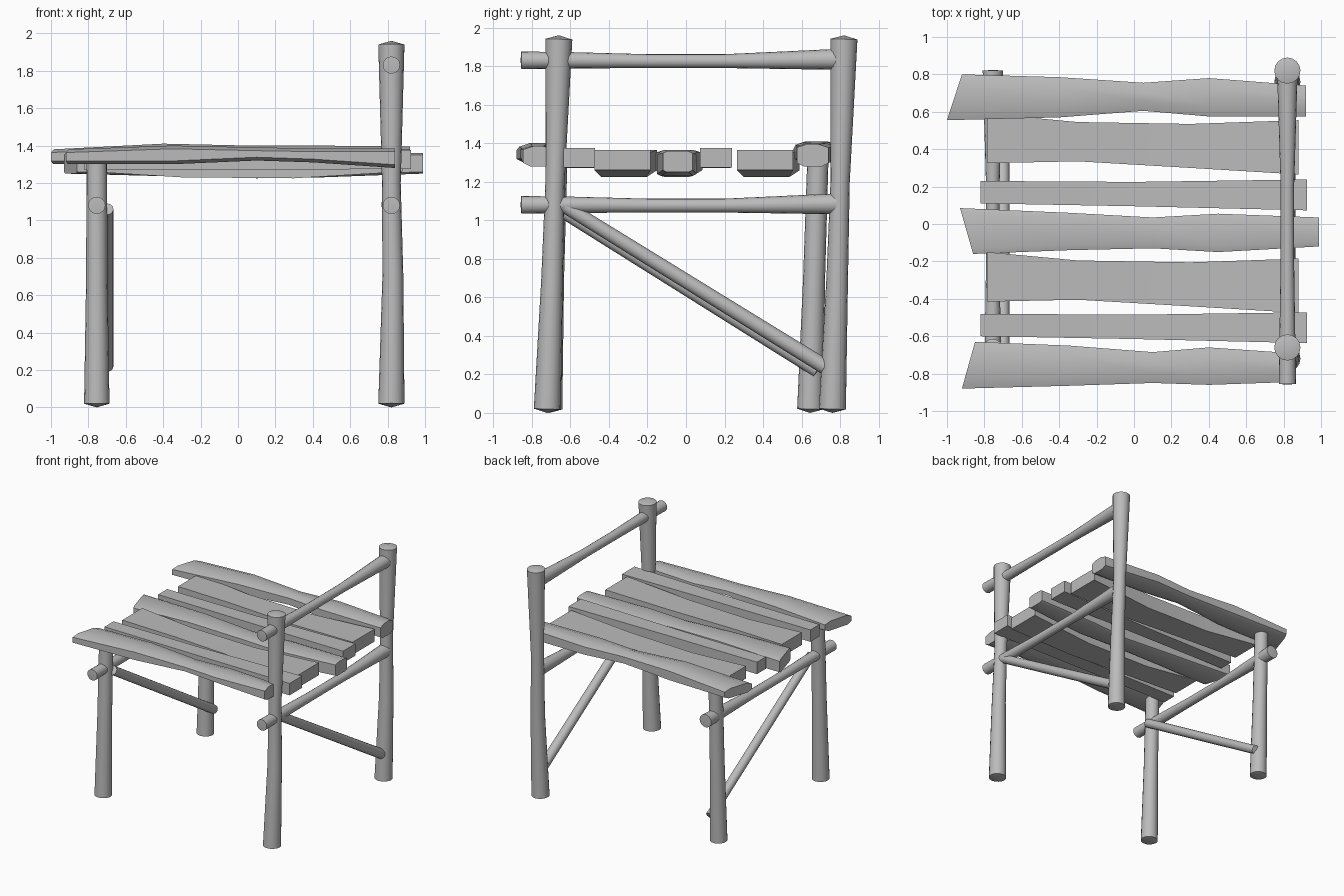
import bpy, bmesh
from mathutils import Vector

if "Cube" in bpy.data.objects:
    bpy.data.objects.remove(bpy.data.objects["Cube"])

wood = bpy.data.materials.new("grey_wood")
wood.use_nodes = True
GREY = (0.5, 0.5, 0.5, 1)
wood.diffuse_color = GREY
wood.node_tree.nodes["Principled BSDF"].inputs["Base Color"].default_value = GREY


def finish(bm, name, angle):
    bmesh.ops.recalc_face_normals(bm, faces=bm.faces)
    mesh = bpy.data.meshes.new(name)
    bm.to_mesh(mesh)
    bm.free()
    mesh.materials.append(wood)
    obj = bpy.data.objects.new(name, mesh)
    bpy.context.collection.objects.link(obj)
    bpy.ops.object.select_all(action='DESELECT')
    obj.select_set(True)
    bpy.context.view_layer.objects.active = obj
    bpy.ops.object.shade_smooth_by_angle(angle=angle)
    return obj


def bridge(bm, rings):
    n = len(rings[0])
    for a, b in zip(rings, rings[1:]):
        for i in range(n):
            j = (i + 1) % n
            bm.faces.new((a[i], a[j], b[j], b[i]))


def pole(name, stations, sides=16, tip=0.02):
    """Round stick through (x, y, z, radius) stations with shallow pointed ends."""
    bm = bmesh.new()
    pts = [Vector(s[:3]) for s in stations]
    axis = (pts[-1] - pts[0]).normalized()
    turn = axis.to_track_quat('Z', 'Y').to_matrix().to_4x4()
    rings = []
    for p, s in zip(pts, stations):
        ring = bmesh.ops.create_circle(bm, segments=sides, radius=s[3], matrix=turn)["verts"]
        bmesh.ops.translate(bm, verts=ring, vec=p)
        rings.append(ring)
    bridge(bm, rings)
    for ring, p, d in ((rings[0], pts[0], -tip), (rings[-1], pts[-1], tip)):
        apex = bm.verts.new(p + axis * d)
        for i in range(sides):
            bm.faces.new((ring[i], ring[(i + 1) % sides], apex))
    return finish(bm, name, 0.7)


def plank(name, stations, skew=0.0, chamfer=0.0):
    """Board through (x, y_low, y_high, z_low, z_high) stations, left end cut askew."""
    bm = bmesh.new()
    rings = []
    for k, (x, y0, y1, z0, z1) in enumerate(stations):
        dx = skew if k == 0 else 0
        c = chamfer
        if c:
            outline = [(y0, z0 + c * .5), (y0 + c, z0), (y1 - c, z0), (y1, z0 + c * .5),
                       (y1, z1 - c * .5), (y1 - c * 1.5, z1), (y0 + c * 1.5, z1), (y0, z1 - c * .5)]
        else:
            outline = [(y0, z0), (y1, z0), (y1, z1), (y0, z1)]
        rings.append([bm.verts.new((x + dx * (y - y0) / (y1 - y0), y, z)) for y, z in outline])
    bridge(bm, rings)
    bm.faces.new(rings[0])
    bm.faces.new(rings[-1])
    return finish(bm, name, 0.6)


# Tall posts and short legs, each leaning slightly back
for end, y in (("front", -0.72), ("back", 0.76)):
    pole(end + "_tall_post", [(.82, y, .02, .07), (.828, y + .025, .7, .056),
                              (.82, y + .04, 1.2, .05), (.82, y + .06, 1.94, .07)])
for end, y in (("front", -0.71), ("back", 0.645)):
    pole(end + "_short_leg", [(-.755, y, .02, .068), (-.755, y + .02, .7, .057),
                              (-.755, y + .04, 1.33, .055)])

# Rails running front to back
for name, x, z, back in (("arm_rail", .82, 1.83, .78), ("lower_rail", .82, 1.08, .78),
                         ("short_rail", -.755, 1.08, .82)):
    pole(name, [(x, -.855, z, .046), (x, -.58, z, .042), (x, -.2, z - .004, .036),
                (x, .2, z - .004, .036), (x, back, z + .005, .054)], tip=.004)

# Diagonal braces
pole("tall_side_brace", [(.825, -.64, 1.08, .036), (.825, .72, .24, .04)], tip=.005)
pole("short_side_brace", [(-.702, -.66, 1.06, .036), (-.702, .68, .22, .036)], tip=.005)

# Seat boards, front to back
plank("front_edge_board", [(-.92, -.88, -.63, 1.30, 1.38), (-.35, -.865, -.65, 1.30, 1.40),
                           (.1, -.85, -.685, 1.32, 1.39), (.4, -.86, -.66, 1.31, 1.385),
                           (.84, -.845, -.69, 1.28, 1.385)], .07, .035)
plank("back_edge_board", [(-1.0, .555, .80, 1.30, 1.38), (-.4, .57, .785, 1.30, 1.41),
                          (.05, .605, .755, 1.31, 1.40), (.4, .575, .78, 1.30, 1.40),
                          (.92, .575, .74, 1.28, 1.395)], .08, .035)
plank("middle_board", [(-.86, -.16, .085, 1.25, 1.36), (-.35, -.14, .06, 1.235, 1.365),
                       (.1, -.13, .035, 1.225, 1.35), (.45, -.15, .055, 1.23, 1.35),
                       (.99, -.12, .035, 1.25, 1.36)], -.07, .02)
for name, y in (("front", 0), ("back", .74)):
    plank(name + "_wide_board", [(-.785, y - .415, y - .15, 1.26, 1.365),
                                 (-.3, y - .405, y - .195, 1.23, 1.35),
                                 (.3, y - .44, y - .205, 1.225, 1.345),
                                 (.88, y - .475, y - .185, 1.26, 1.365)])
for name, y in (("front", 0), ("back", .71)):
    plank(name + "_narrow_board", [(-.82, y - .6, y - .48, 1.27, 1.37),
                                   (0, y - .615, y - .485, 1.27, 1.37),
                                   (.925, y - .637, y - .472, 1.275, 1.375)])
